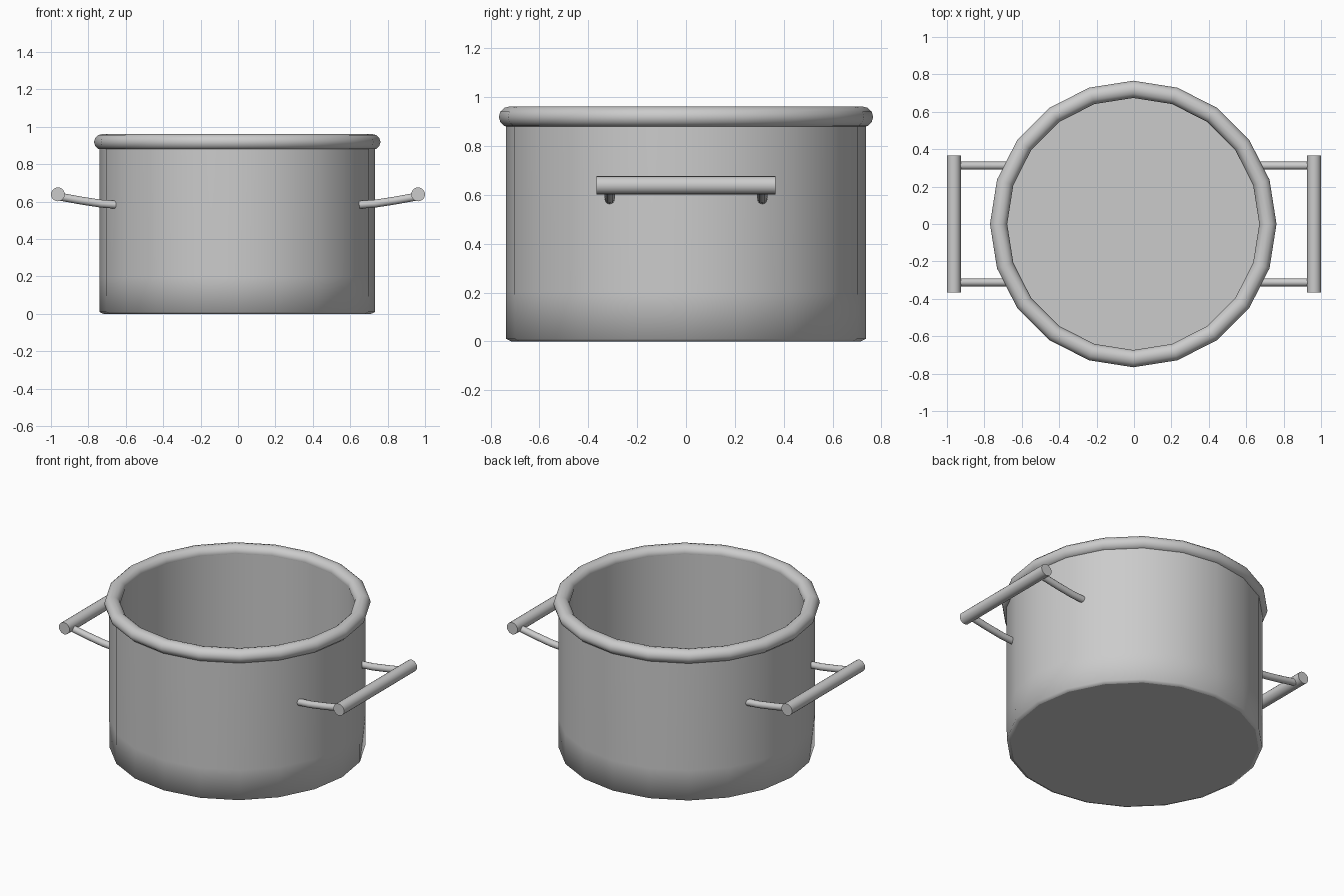
import bpy, bmesh
from math import pi, cos, sin, radians
from mathutils import Vector

if "Cube" in bpy.data.objects:
    bpy.data.objects.remove(bpy.data.objects["Cube"])

SIDES = 20


def finish(name, bm, angle=40):
    bmesh.ops.recalc_face_normals(bm, faces=bm.faces)
    me = bpy.data.meshes.new(name)
    bm.to_mesh(me)
    bm.free()
    ob = bpy.data.objects.new(name, me)
    bpy.context.collection.objects.link(ob)
    bpy.ops.object.select_all(action='DESELECT')
    ob.select_set(True)
    bpy.context.view_layer.objects.active = ob
    bpy.ops.object.shade_smooth_by_angle(angle=radians(angle))
    return ob


def skin(bm, rings, closed=False):
    n = len(rings[0])
    pairs = list(zip(rings, rings[1:]))
    if closed:
        pairs.append((rings[-1], rings[0]))
    for a, b in pairs:
        for i in range(n):
            j = (i + 1) % n
            bm.faces.new((a[i], a[j], b[j], b[i]))
    if not closed:
        for ring in (rings[0], rings[-1]):
            for e in bm.faces.new(ring).edges:
                e.smooth = False


def lathe(name, profile, closed=False, angle=40):
    bm = bmesh.new()
    rings = [[bm.verts.new((r * cos(2 * pi * i / SIDES) - 0.004,
                            r * sin(2 * pi * i / SIDES), z))
              for i in range(SIDES)] for r, z in profile]
    skin(bm, rings, closed)
    return finish(name, bm, angle)


def rod(name, points, radius, sides):
    bm = bmesh.new()
    pts = [Vector(p) for p in points]
    rings = []
    for k, p in enumerate(pts):
        d = (pts[min(k + 1, len(pts) - 1)] - pts[max(k - 1, 0)]).normalized()
        u = Vector((0, 0, 1)).cross(d).normalized()
        v = d.cross(u)
        rings.append([bm.verts.new(p + radius * (cos(2 * pi * i / sides) * u
                                                 + sin(2 * pi * i / sides) * v))
                      for i in range(sides)])
    skin(bm, rings)
    return finish(name, bm)


# Pot body: base with small bevel, outer wall, inner wall flush with the rim, floor
lathe("pot_body", [(0.715, 0), (0.736, 0.01), (0.737, 0.2), (0.737, 0.92),
                   (0.675, 0.92), (0.675, 0.05)], angle=75)

# Rolled rim
lathe("rim", [(0.72 + 0.046 * cos(pi * i / 6), 0.919 + 0.043 * sin(pi * i / 6))
              for i in range(12)], closed=True)

# Handles: a grip bar on two slightly curved legs, on each side
for side, s in (("left", -1), ("right", 1)):
    rod(side + "_grip", [(s * 0.963, -0.366, 0.639), (s * 0.963, 0.366, 0.639)], 0.037, 20)
    for end, y in (("front", -0.312), ("back", 0.312)):
        rod(f"{side}_{end}_handle_leg",
            [(s * 0.648, y, 0.583), (s * 0.73, y, 0.589), (s * 0.84, y, 0.606),
             (s * 0.955, y, 0.627)], 0.021, 12)
